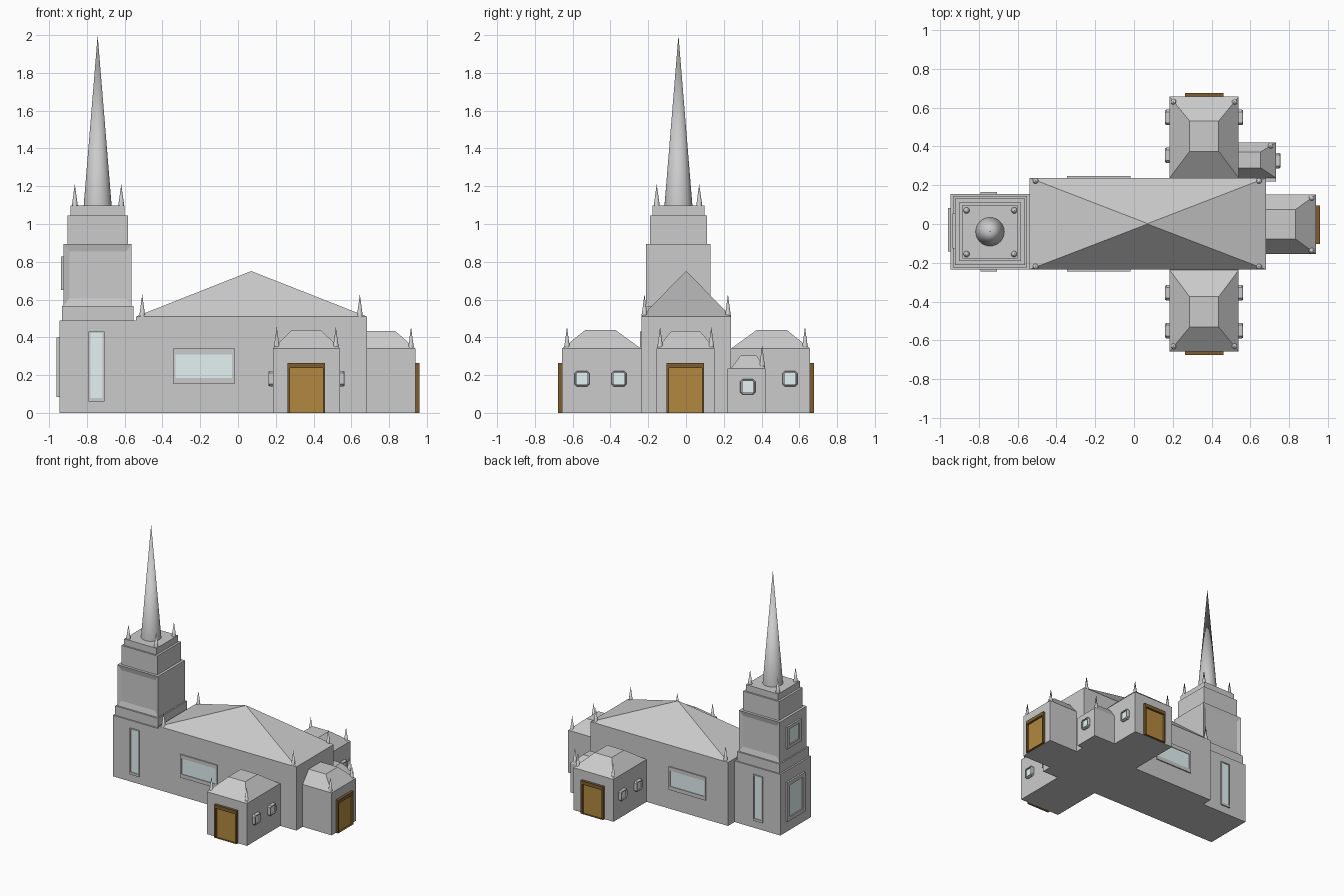
import bpy, bmesh, math
from mathutils import Matrix, Vector

if "Cube" in bpy.data.objects:
    bpy.data.objects.remove(bpy.data.objects["Cube"])


def mat(name, r, g, b):
    m = bpy.data.materials.new(name)
    m.diffuse_color = (r, g, b, 1)
    m.use_nodes = True
    m.node_tree.nodes["Principled BSDF"].inputs["Base Color"].default_value = m.diffuse_color
    return m


ROOF = mat("slate", 0.56, 0.56, 0.56)
GLASS = mat("glass", 0.78, 0.9, 0.9)
WOOD = mat("wood", 0.45, 0.25, 0.05)
DARK = mat("dark_wood", 0.2, 0.11, 0.03)
STONE = mat("stone", 0.8, 0.8, 0.8)


def finish(name, bm, mats=()):
    bmesh.ops.recalc_face_normals(bm, faces=bm.faces)
    me = bpy.data.meshes.new(name)
    bm.to_mesh(me)
    bm.free()
    ob = bpy.data.objects.new(name, me)
    bpy.context.collection.objects.link(ob)
    for m in mats:
        me.materials.append(m)
    return ob


def loft(name, rings, mats=(), last_mat=0, cap_start=True):
    """Skin a list of equal-length point rings; the last cap may get its own material."""
    bm = bmesh.new()
    vs = [[bm.verts.new(p) for p in r] for r in rings]
    n = len(vs[0])
    for a, b in zip(vs, vs[1:]):
        for i in range(n):
            j = (i + 1) % n
            bm.faces.new((a[i], a[j], b[j], b[i]))
    if cap_start:
        bm.faces.new(vs[0][::-1])
    bm.faces.new(vs[-1]).material_index = last_mat
    return finish(name, bm, mats)


def rect(x0, x1, y0, y1, z):
    return [(x0, y0, z), (x1, y0, z), (x1, y1, z), (x0, y1, z)]


def box(name, x0, x1, y0, y1, z0, z1):
    return loft(name, [rect(x0, x1, y0, y1, z0), rect(x0, x1, y0, y1, z1)])


def hip_roof(name, base, z0, top, z1):
    return loft(name, [rect(*base, z0), rect(*top, z1)], [ROOF])


def cone(name, x, y, z0, z1, r, sides):
    bm = bmesh.new()
    bmesh.ops.create_cone(bm, cap_ends=True, segments=sides, radius1=r, radius2=0,
                          depth=z1 - z0, matrix=Matrix.Translation((x, y, (z0 + z1) / 2)))
    ob = finish(name, bm, [ROOF])
    bpy.context.view_layer.objects.active = ob
    ob.select_set(True)
    bpy.ops.object.shade_smooth_by_angle(angle=math.radians(40))
    ob.select_set(False)


def pinnacles(name, xs, ys, z0, z1):
    for x in xs:
        for y in ys:
            cone(name, x, y, z0, z1, 0.016, 12)


TURN = {"south": 0, "east": 90, "north": 180, "west": 270}


def opening(name, side, wall, mid, w, z0, z1, depth, border, mats, recess=0.004, cut=0.0):
    """Framed recess on a wall; border = (sides, bottom, top), cut = chamfered corners."""
    rot = Matrix.Rotation(math.radians(TURN[side]), 4, 'Z')
    along = rot @ Vector((1, 0, 0))
    out = rot @ Vector((0, -1, 0))
    origin = abs(wall - 0) * out if wall * (out.x + out.y) > 0 else -abs(wall) * out
    origin = origin + Vector((abs(along.x) * mid, abs(along.y) * mid, 0))

    def ring(bs, bb, bt, d, c):
        h, a, b = w / 2 - bs, z0 + bb, z1 - bt
        pts = [(-h, a), (h, a), (h, b), (-h, b)]
        if c:
            pts = [(-h + c, a), (h - c, a), (h, a + c), (h, b - c),
                   (h - c, b), (-h + c, b), (-h, b - c), (-h, a + c)]
        return [origin + along * u + out * d + Vector((0, 0, z)) for u, z in pts]

    rings = [ring(0, 0, 0, -0.003, cut)]
    if cut:
        rings.append(ring(0, 0, 0, depth - cut / 2, cut))
        rings.append(ring(cut / 3, cut / 3, cut / 3, depth, cut))
    else:
        rings.append(ring(0, 0, 0, depth, cut))
    inner_cut = cut * 0.2
    rings += [ring(*border, depth, inner_cut), ring(*border, recess, inner_cut)]
    loft(name, rings, mats, 1)


PANE = [STONE, GLASS]
DOOR = [DARK, WOOD]

# Nave with pyramid roof
box("nave", -0.54, 0.682, -0.235, 0.238, 0, 0.51)
hip_roof("nave_roof", (-0.54, 0.682, -0.235, 0.238), 0.51,
         (0.068, 0.072, -0.001, 0.003), 0.75)
pinnacles("nave_pinnacle", (-0.507, 0.645), (-0.22, 0.222), 0.51, 0.628)
for side, wall in (("south", -0.235), ("north", 0.238)):
    opening("nave_window", side, wall, -0.181, 0.328, 0.155, 0.34, 0.009,
            (0.014, 0.03, 0.03), PANE)

# Stepped tower
CX, CY = -0.743, -0.04
tiers = [(0.203, 0.195, 0, 0.49), (0.19, 0.184, 0.49, 0.565), (0.18, 0.171, 0.565, 0.893),
         (0.16, 0.15, 0.893, 1.045), (0.143, 0.137, 1.045, 1.097)]
for hx, hy, z0, z1 in tiers:
    tier = box("tower_tier", CX - hx, CX + hx, CY - hy, CY + hy, z0, z1)
    if z0 == 0.565:
        # Sunken panels on the front and back of the belfry
        bm = bmesh.new()
        bm.from_mesh(tier.data)
        for f in [f for f in bm.faces if abs(f.normal.y) > 0.9]:
            bmesh.ops.inset_region(bm, faces=[f], thickness=0.042, depth=0)
            for v in f.verts:
                v.co.z += 0.012 if v.co.z < 0.7 else -0.01
                v.co.y += 0.01 if v.co.y < CY else -0.01
        bm.to_mesh(tier.data)
        bm.free()
cone("spire", CX, CY, 1.097, 2.0, 0.074, 32)
pinnacles("tower_pinnacle", (CX - 0.121, CX + 0.125), (CY - 0.115, CY + 0.11), 1.097, 1.21)
for side, wall in (("south", CY - 0.195), ("north", CY + 0.195)):
    opening("tower_slit_window", side, wall, -0.75, 0.084, 0.06, 0.43, 0.009,
            (0.01, 0.02, 0.008), PANE)
opening("tower_west_window", "west", CX - 0.203, -0.03, 0.225, 0.085, 0.4, 0.014,
        (0.03, 0.03, 0.03), PANE)
opening("belfry_west_window", "west", CX - 0.18, -0.037, 0.18, 0.65, 0.828, 0.014,
        (0.025, 0.025, 0.025), PANE)


def small_window(side, wall, mid, z0=0.14):
    opening("small_window", side, wall, mid, 0.08, z0, z0 + 0.082, 0.023,
            (0.011, 0.011, 0.011), PANE, 0.012, 0.012)


# Transepts, mirrored front and back
for s, side in ((-1, "south"), (1, "north")):
    ys = sorted((s * 0.2, s * 0.657))
    box("transept", 0.184, 0.54, *ys, 0, 0.34)
    hip_roof("transept_roof", (0.184, 0.54, *sorted((s * 0.238, s * 0.657))), 0.34,
             (0.287, 0.437, *sorted((s * 0.375, s * 0.532))), 0.44)
    pinnacles("transept_pinnacle", (0.205, 0.518), (s * 0.63,), 0.34, 0.455)
    opening("transept_door", side, s * 0.657, 0.362, 0.198, 0, 0.265, 0.02,
            (0.012, 0.002, 0.028), DOOR)
    for m in (0.355, 0.55):
        small_window("west", 0.184, s * m)
        if s < 0 or m > 0.5:
            small_window("east", 0.54, s * m)

# East porch
box("porch", 0.66, 0.94, -0.155, 0.152, 0, 0.34)
hip_roof("porch_roof", (0.6, 0.94, -0.155, 0.152), 0.34, (0.66, 0.833, -0.077, 0.074), 0.433)
pinnacles("porch_pinnacle", (0.916,), (-0.137, 0.134), 0.34, 0.455)
opening("porch_door", "east", 0.94, -0.003, 0.198, 0, 0.265, 0.02,
        (0.012, 0.002, 0.028), DOOR)

# Small annex in the back corner
box("annex", 0.52, 0.732, 0.22, 0.42, 0, 0.235)
hip_roof("annex_roof", (0.48, 0.732, 0.238, 0.42), 0.235, (0.52, 0.653, 0.29, 0.372), 0.305)
pinnacles("annex_pinnacle", (0.704,), (0.403,), 0.235, 0.36)
small_window("east", 0.732, 0.327, 0.097)
